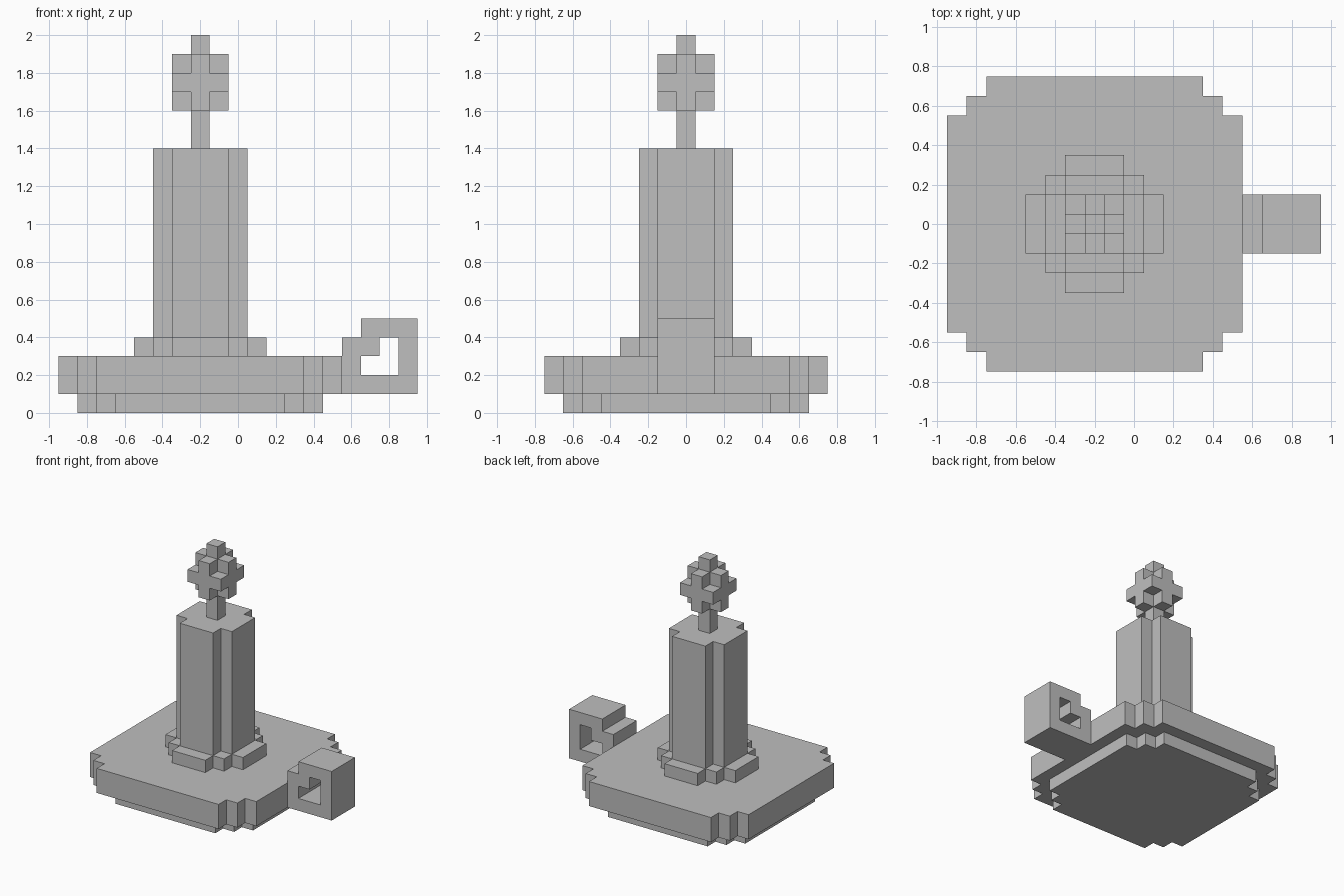
import bpy
import bmesh
from mathutils import Vector

if "Cube" in bpy.data.objects:
    bpy.data.objects.remove(bpy.data.objects["Cube"])

UNIT = 0.1       # edge of one block
CENTRE_X = -0.2  # axis of the candle

grey = bpy.data.materials.new("plain_grey")
grey.use_nodes = True
grey.diffuse_color = (0.52, 0.52, 0.52, 1)
grey.node_tree.nodes["Principled BSDF"].inputs["Base Color"].default_value = grey.diffuse_color


def finish(name, bm):
    bmesh.ops.recalc_face_normals(bm, faces=bm.faces)
    mesh = bpy.data.meshes.new(name)
    bm.to_mesh(mesh)
    bm.free()
    mesh.materials.append(grey)
    obj = bpy.data.objects.new(name, mesh)
    bpy.context.collection.objects.link(obj)
    return obj


def stepped_slab(name, corner, z0, z1):
    """Extrude a square with stepped corners; corner lists one quadrant's points."""
    outline, pts = [], corner
    for _ in range(4):
        outline += pts
        pts = [(-y, x) for x, y in pts]
    bm = bmesh.new()
    base = bm.faces.new([bm.verts.new((CENTRE_X + x, y, z0)) for x, y in outline])
    top = bmesh.ops.extrude_face_region(bm, geom=[base], use_keep_orig=True)["geom"]
    bmesh.ops.translate(bm, vec=(0, 0, z1 - z0),
                        verts=[v for v in top if isinstance(v, bmesh.types.BMVert)])
    return finish(name, bm)


def blocks(name, cells, origin):
    """Outer skin of a set of unit blocks centred on integer cells."""
    bm = bmesh.new()
    axes = [Vector(a) for a in ((1, 0, 0), (0, 1, 0), (0, 0, 1))]
    for cell in cells:
        c = Vector(cell)
        for i in range(3):
            u, v = axes[(i + 1) % 3] / 2, axes[(i + 2) % 3] / 2
            for side in (-1, 1):
                n = axes[i] * side
                if tuple(int(k) for k in c + n) in cells:
                    continue
                mid = c + n / 2
                quad = [mid - u - v, mid + u - v, mid + u + v, mid - u + v]
                bm.faces.new([bm.verts.new(Vector(origin) + p * UNIT) for p in quad])
    bmesh.ops.remove_doubles(bm, verts=bm.verts, dist=0.001)
    return finish(name, bm)


def steps(outer):
    """Quadrant of a square with two block-sized steps cut from its corner."""
    a, b, c = outer, outer - UNIT, outer - 2 * UNIT
    return [(a, c), (b, c), (b, b), (c, b), (c, a)]


# Dish, collar and candle
stepped_slab("dish_foot", steps(0.65), 0, 0.1)
stepped_slab("dish_plate", steps(0.75), 0.1, 0.3)
stepped_slab("candle_collar", steps(0.35), 0.3, 0.4)
stepped_slab("candle", [(0.25, 0.15), (0.15, 0.15), (0.15, 0.25)], 0.4, 1.4)

# Wick, and a flame made of a block cube without its corners
span = (-1, 0, 1)
flame = {(x, y, z) for x in span for y in span for z in span if x * y * z == 0}
flame |= {(0, 0, 2), (0, 0, -2), (0, 0, -3)}
blocks("wick_and_flame", flame, (CENTRE_X, 0, 1.75))

# Finger loop on the left side, drawn as rows from top to bottom
rows = (".###",
        "##.#",
        "#..#",
        "####")
loop = {(x, y, -z) for z, row in enumerate(rows)
        for x, mark in enumerate(row) if mark == "#" for y in span}
blocks("finger_loop", loop, (0.6, 0, 0.45))
